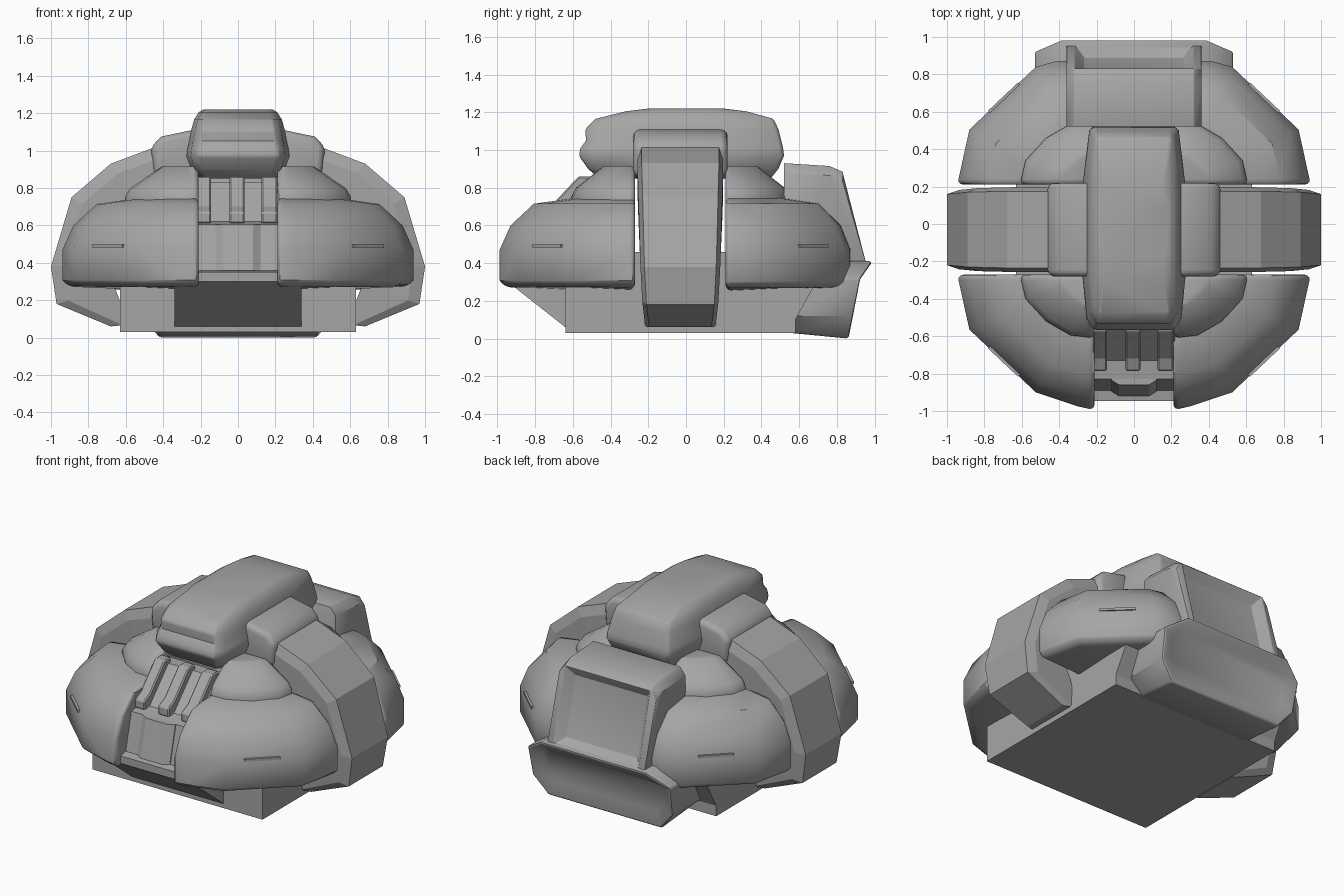
import bpy, bmesh, math
from mathutils import Vector

if "Cube" in bpy.data.objects:
    bpy.data.objects.remove(bpy.data.objects["Cube"])

CY = -0.03  # fore-aft centre of the armour ring

# mid-grey finish shared by all parts
grey = bpy.data.materials.new("mid_grey")
grey.diffuse_color = (0.38, 0.38, 0.38, 1)
grey.use_nodes = True
grey.node_tree.nodes["Principled BSDF"].inputs["Base Color"].default_value = grey.diffuse_color


def finish(name, bm, bevel=0.0, segs=3, limit=45, smooth=True):
    bmesh.ops.recalc_face_normals(bm, faces=bm.faces)
    me = bpy.data.meshes.new(name)
    bm.to_mesh(me)
    bm.free()
    me.materials.append(grey)
    ob = bpy.data.objects.new(name, me)
    bpy.context.collection.objects.link(ob)
    bpy.ops.object.select_all(action='DESELECT')
    ob.select_set(True)
    bpy.context.view_layer.objects.active = ob
    if bevel:
        m = ob.modifiers.new("Bevel", 'BEVEL')
        m.width, m.segments = bevel, segs
        m.limit_method = 'ANGLE'
        m.angle_limit = math.radians(limit)
        bpy.ops.object.modifier_apply(modifier=m.name)
    if smooth:
        bpy.ops.object.shade_smooth_by_angle(angle=math.radians(38))
    return ob


def loft(rings):
    """Join equal-length closed rings of points and cap both ends."""
    bm = bmesh.new()
    vs = [[bm.verts.new(p) for p in r] for r in rings]
    n = len(vs[0])
    for a, b in zip(vs, vs[1:]):
        for i in range(n):
            j = (i + 1) % n
            bm.faces.new((a[i], a[j], b[j], b[i]))
    bm.faces.new(vs[0])
    bm.faces.new(vs[-1])
    bmesh.ops.recalc_face_normals(bm, faces=bm.faces)
    return bm


def prism_x(profile, x0, x1):
    """Extrude a (y, z) profile along x."""
    return loft([[(x, y, z) for y, z in profile] for x in (x0, x1)])


def recess(bm, direction, rim, slope, depth):
    """Sink a sloped-edge panel into the face that looks most along direction."""
    bm.normal_update()
    face = max(bm.faces, key=lambda f: f.normal.dot(Vector(direction)) * f.calc_area())
    bmesh.ops.inset_region(bm, faces=[face], thickness=rim)
    bmesh.ops.inset_region(bm, faces=[face], thickness=slope, depth=-depth)


def quarter_dome(name, sx, sy, pivot, plan, levels, bevel):
    """Plan outline shrunk towards the inner corner at each (scale, z) level."""
    px, py = pivot
    rings = []
    for s, z in levels:
        ring = []
        for x, y in [pivot] + plan:
            lift = 0.045 * math.hypot(x - px, y - py) - 0.01 if z < 0.3 else 0
            ring.append((sx * (px + s * (x - px)), CY + sy * (py + s * (y - py)), z + lift))
        rings.append(ring)
    finish(name, loft(rings), bevel)


# base hull
base = [(-0.64, 0.03), (0.58, 0.03), (0.58, 0.10), (0.68, 0.28), (0.68, 0.46), (-0.64, 0.46)]
finish("base_hull", prism_x(base, -0.63, 0.63), smooth=False)

# sloped chin under the front
chin = [(-0.945, 0.33), (-0.945, 0.30), (-0.64, 0.06), (-0.5, 0.06), (-0.5, 0.33)]
finish("front_chin", prism_x(chin, -0.34, 0.34), smooth=False)

# corner armour and the smaller pads above it, four of each
outer = [(0.525, 0.87), (0.88, 0.535), (0.945, 0.24)]
front_armour = ((0.21, 0.24), [(0.21, 0.965), (0.30, 0.945)] + outer)
back_armour = ((0.31, 0.24), [(0.31, 0.905), (0.42, 0.90)] + outer)
armour_levels = [(0.96, 0.25), (1, 0.285), (1, 0.47), (0.92, 0.60), (0.75, 0.715), (0.45, 0.745)]
pad_plan = [(0.21, 0.58), (0.34, 0.565), (0.47, 0.49), (0.58, 0.37), (0.61, 0.24)]
pad_levels = [(1, 0.66), (1, 0.755), (0.93, 0.80), (0.5, 0.915)]
for sx, side in ((1, "right"), (-1, "left")):
    for sy, end in ((-1, "front"), (1, "back")):
        tag = end + "_" + side
        pivot, plan = front_armour if sy < 0 else back_armour
        quarter_dome("corner_armour_" + tag, sx, sy, pivot, plan, armour_levels, 0.045)
        quarter_dome("upper_pad_" + tag, sx, sy, (0.21, 0.24), pad_plan, pad_levels, 0.03)
        # thin slot lip on the diagonal face
        c = Vector((sx * 0.69, CY + sy * 0.70, 0.49))
        t = Vector((0.355, -sy * sx * 0.335, 0)).normalized() * 0.11
        n = Vector((sx * 0.69, sy * 0.72, 0)) * 0.015
        up = Vector((0, 0, 0.008))
        finish("slot_" + tag, loft([[c + k * t + a * n + b * up for a, b in
                                     ((-1, -1), (1, -1), (1, 1), (-1, 1))] for k in (-1, 1)]), smooth=False)

# side bands: tapered chamfered hoop sections; outer xz, inner xz, half width
band = [((0.44, 1.02), (0.40, 0.84), 0.205), ((0.68, 0.93), (0.54, 0.76), 0.205),
        ((0.89, 0.75), (0.68, 0.62), 0.20), ((1.0, 0.38), (0.74, 0.40), 0.19),
        ((0.97, 0.18), (0.66, 0.27), 0.18), ((0.68, 0.06), (0.58, 0.07), 0.165)]
for sx, side in ((1, "right"), (-1, "left")):
    rings = []
    for o, i, w in band:
        o, i = Vector(o), Vector(i)
        c = o + (i - o).normalized() * 0.065
        sec = [(o, -w), (o, w), (c, w + 0.022), (i, w + 0.022), (i, -w - 0.022), (c, -w - 0.022)]
        rings.append([(sx * p.x, CY + y, p.y) for p, y in sec])
    finish("side_band_" + side, loft(rings), smooth=False)

    # shoulder blocks joining the bands to the roof
    prof = [(0.18, 0.84), (0.45, 0.86), (0.465, 1.02), (0.41, 1.075), (0.22, 1.115)]
    finish("shoulder_" + side, loft([[(sx * x, CY + y, z) for x, z in prof]
                                     for y in (-0.25, 0.25)]), 0.035)

# roof pod: stacked rounded rings (z, half width, front y, back y)
pod = [(0.85, 0.215, -0.46, 0.45), (0.90, 0.25, -0.52, 0.49), (0.97, 0.275, -0.568, 0.52),
       (1.01, 0.27, -0.56, 0.515), (1.05, 0.262, -0.53, 0.505), (1.11, 0.25, -0.535, 0.49),
       (1.165, 0.235, -0.48, 0.465), (1.205, 0.21, -0.32, 0.32), (1.22, 0.185, -0.2, 0.2)]
rings = []
for z, h, a, b in pod:
    half = [(0.78 * h, a), (0.92 * h, a + 0.06), (h, a * 0.5), (h, b * 0.4), (0.87 * h, b - 0.02), (0.8 * h, b)]
    rings.append([(x, y, z) for x, y in half] + [(-x, y, z) for x, y in reversed(half)])
finish("roof_pod", loft(rings), 0.012, 2)

# front centre: stepped housing with sunken grille
house = [(-0.45, 0.83), (-0.53, 0.83), (-0.73, 0.62), (-0.83, 0.605), (-0.89, 0.36),
         (-0.945, 0.35), (-0.945, 0.31), (-0.45, 0.31)]
finish("front_housing", prism_x(house, -0.22, 0.22), smooth=False)
rib = [(-0.50, 0.86), (-0.57, 0.86), (-0.72, 0.70), (-0.785, 0.67), (-0.785, 0.61), (-0.70, 0.60), (-0.50, 0.80)]
for i, (a, b) in enumerate(((-0.22, -0.145), (-0.045, 0.035), (0.125, 0.21))):
    finish("grille_rib_%d" % (i + 1), prism_x(rib, a, b), 0.008, 1, smooth=False)

# raised centre of the front panel with sloping flanks
finish("front_block", loft([[(x, y - 0.06 * k, 0.605 - 0.245 * k) for x, y in
                             ((-0.13, -0.80), (-0.12, -0.835), (-0.08, -0.86),
                              (0.08, -0.86), (0.12, -0.835), (0.13, -0.80))] for k in (0, 1)]), smooth=False)

# rear upper hatch: framed sloped panel
hatch = [(0.52, 0.93), (0.76, 0.915), (0.83, 0.885), (0.955, 0.40), (0.78, 0.32), (0.52, 0.32)]
bm = loft([[(x, y, z - (0.05 if z > 0.8 and abs(x) > 0.33 else 0)) for y, z in hatch]
           for x in (-0.36, -0.32, 0.32, 0.36)])
recess(bm, (0, 1, 0.2), 0.006, 0.07, 0.055)
finish("rear_hatch", bm, 0.018, 2)

# rear lower bumper: wide octagon leaning under, with a sunken face
half = [(0.42, 0.86, 0.0), (0.52, 0.885, 0.12), (0.53, 0.925, 0.32), (0.39, 0.985, 0.41)]
octa = half + [(-x, y, z) for x, y, z in reversed(half)]
bm = loft([[(x, 0.55, max(z, 0.03)) for x, y, z in octa], octa])
recess(bm, (0, 1, -0.2), 0.015, 0.08, 0.04)
finish("rear_bumper", bm, 0.012, 2)
